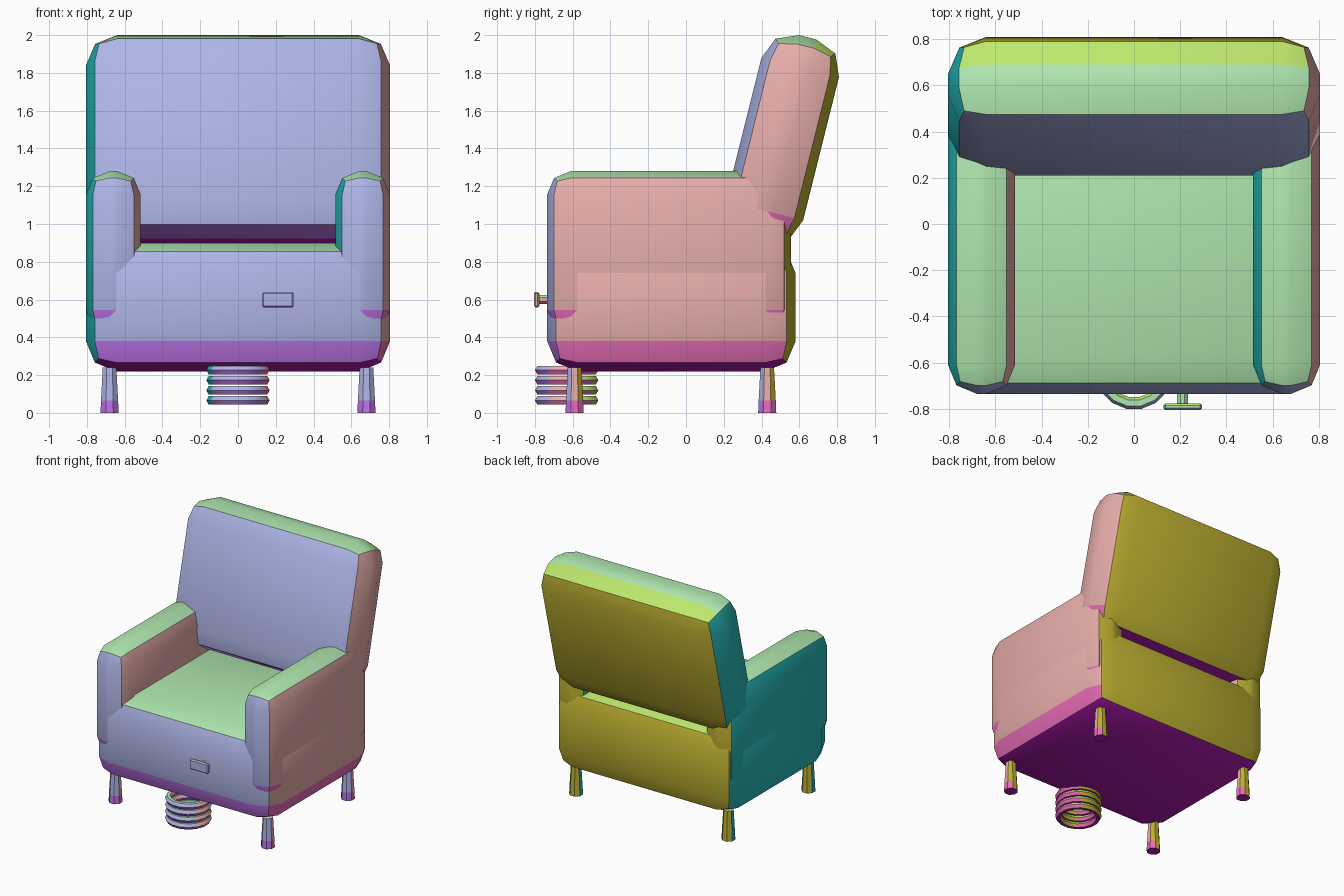
import bpy, bmesh, math
from mathutils import Vector, Matrix

if "Cube" in bpy.data.objects:
    bpy.data.objects.remove(bpy.data.objects["Cube"])

# Each colour belongs to a facing direction: name, colour, direction
PALETTE = [
    ("lavender_front", (0.50, 0.55, 0.95), (0, -1, 0)),
    ("olive_back", (0.50, 0.43, 0.03), (0, 1, 0)),
    ("pink_right", (0.95, 0.50, 0.48), (1, 0, 0)),
    ("teal_left", (0.02, 0.48, 0.48), (-1, 0, 0)),
    ("green_top", (0.50, 0.93, 0.50), (0, 0, 1)),
    ("plum_bottom", (0.45, 0.01, 0.45), (0, 0, -1)),
    ("purple_low_front", (0.50, 0.17, 0.80), (0, -0.8, -0.6)),
    ("magenta_low_right", (0.80, 0.15, 0.48), (0.8, 0, -0.6)),
    ("lime_high_back", (0.53, 0.83, 0.16), (0, 0.65, 0.76)),
]
MATERIALS, DIRECTIONS = [], []
for mat_name, colour, direction in PALETTE:
    mat = bpy.data.materials.new(mat_name)
    mat.diffuse_color = (*colour, 1)
    mat.use_nodes = True
    mat.node_tree.nodes["Principled BSDF"].inputs["Base Color"].default_value = mat.diffuse_color
    MATERIALS.append(mat)
    DIRECTIONS.append(Vector(direction).normalized())


def finish(bm, name, tint=None):
    """Colour faces by direction and make a smooth-shaded object."""
    bm.normal_update()
    for f in bm.faces:
        n = f.normal.copy()
        if tint:
            n = (n + tint(f)).normalized()
        f.material_index = max(range(len(DIRECTIONS)), key=lambda i: n.dot(DIRECTIONS[i]))
    mesh = bpy.data.meshes.new(name)
    bm.to_mesh(mesh)
    bm.free()
    for mat in MATERIALS:
        mesh.materials.append(mat)
    ob = bpy.data.objects.new(name, mesh)
    bpy.context.collection.objects.link(ob)
    bpy.ops.object.select_all(action='DESELECT')
    ob.select_set(True)
    bpy.context.view_layer.objects.active = ob
    bpy.ops.object.shade_smooth_by_angle(angle=math.radians(30))
    return ob


def soft_box(name, low, high, radius, tilt=0, segments=2):
    """Box with rounded edges, tilted about its own centre."""
    low, high = Vector(low), Vector(high)
    bm = bmesh.new()
    bmesh.ops.create_cube(bm, size=1, matrix=Matrix.Diagonal((*(high - low), 1)))
    bmesh.ops.bevel(bm, geom=bm.edges[:], offset=radius, segments=segments,
                    profile=0.5, affect='EDGES')
    place = Matrix.Translation((low + high) / 2) @ Matrix.Rotation(tilt, 4, 'X')
    bmesh.ops.transform(bm, matrix=place, verts=bm.verts)
    return finish(bm, name)


def lathe(name, profile, sides, matrix, closed=False, tint=None):
    """Spin (radius, height) points about z; closed loops make rings."""
    bm = bmesh.new()
    rings = [[bm.verts.new((r * math.cos((i + 0.5) * math.tau / sides),
                            r * math.sin((i + 0.5) * math.tau / sides), h))
              for i in range(sides)] for r, h in profile]
    pairs = list(zip(rings, rings[1:]))
    if closed:
        pairs.append((rings[-1], rings[0]))
    else:
        bm.faces.new(rings[0])
        bm.faces.new(rings[-1])
    for a, b in pairs:
        for i in range(sides):
            j = (i + 1) % sides
            bm.faces.new((a[i], a[j], b[j], b[i]))
    bmesh.ops.transform(bm, matrix=matrix, verts=bm.verts)
    bmesh.ops.recalc_face_normals(bm, faces=bm.faces)
    return finish(bm, name, tint)


# Upholstered body and seat
soft_box("seat_base", (-0.805, -0.735, 0.22), (0.805, 0.58, 0.90), 0.16)

# Reclined backrest
soft_box("backrest", (-0.805, 0.2985, 0.895), (0.805, 0.7215, 2.005), 0.165,
         tilt=math.radians(-14))

# Armrests
for side, x0, x1 in (("left", -0.805, -0.515), ("right", 0.515, 0.805)):
    soft_box(side + "_armrest", (x0, -0.735, 0.42), (x1, 0.555, 1.28), 0.125)


# Legs, flaring slightly to the floor, with darker feet
def foot_tint(f):
    return Vector((0, 0, -0.6 if f.calc_center_median().z < 0.06 else 0))


for side, x in (("left", -0.68), ("right", 0.68)):
    for end, y in (("front", -0.59), ("back", 0.43)):
        lathe(f"{end}_{side}_leg", [(0.052, 0), (0.049, 0.065), (0.039, 0.24)], 8,
              Matrix.Translation((x, y, 0)), tint=foot_tint)

# Coil spring hanging under the front
coil = [(0.145 + 0.026 * math.cos(k * math.tau / 6),
         0.026 * math.sin(k * math.tau / 6)) for k in range(6)]
for n in range(4):
    lathe(f"spring_coil_{n + 1}", coil, 16,
          Matrix.Translation((0, -0.632, 0.066 + 0.0535 * n)), closed=True)

# Pull handle on the front
lathe("handle_stem", [(0.025, 0), (0.025, 0.08)], 8,
      Matrix.Translation((0.21, -0.71, 0.6)) @ Matrix.Rotation(math.pi / 2, 4, 'X'))
soft_box("handle_plate", (0.127, -0.805, 0.558), (0.295, -0.776, 0.641), 0.009, segments=1)
